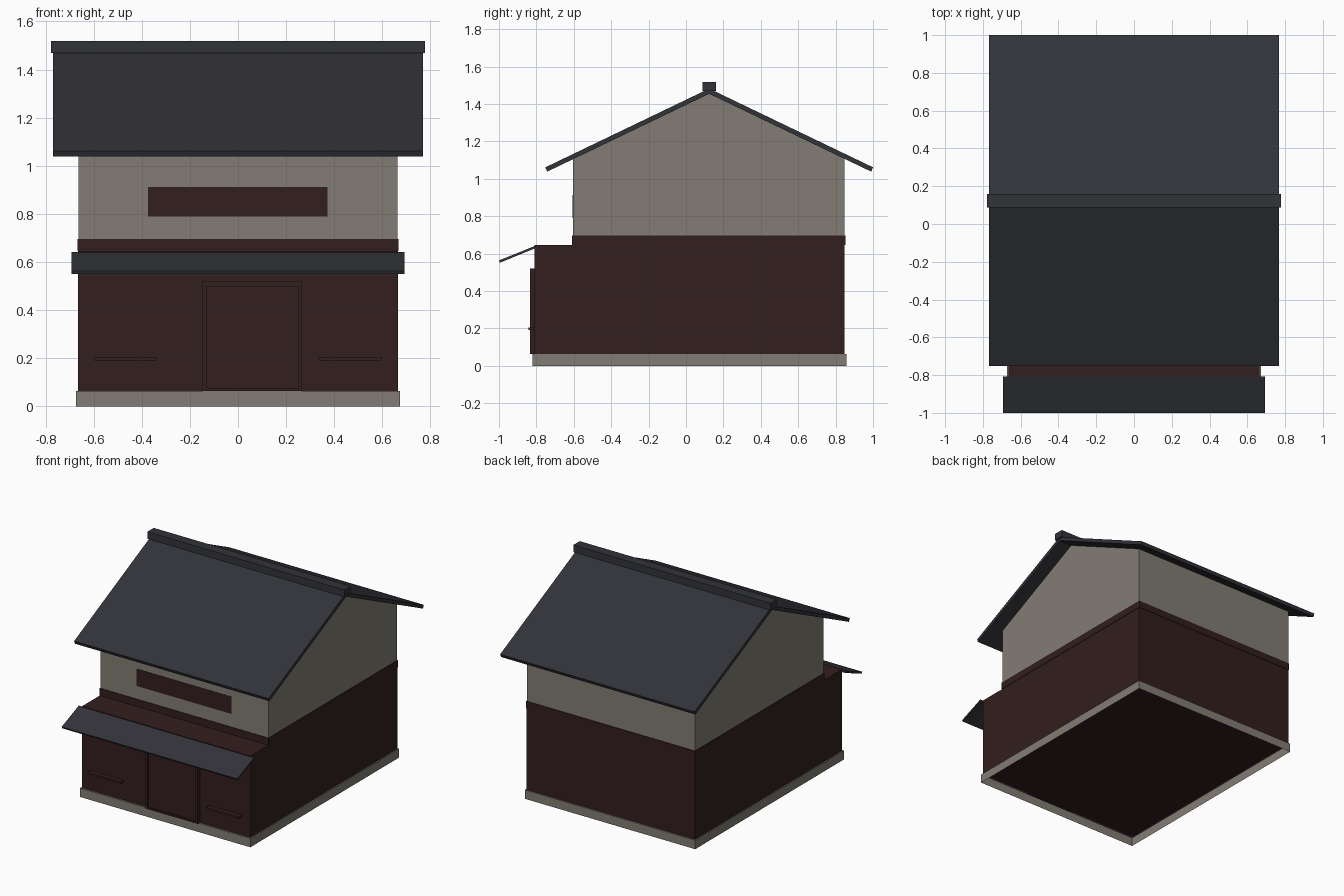
import bpy, bmesh

if "Cube" in bpy.data.objects:
    bpy.data.objects.remove(bpy.data.objects["Cube"])


def material(name, rgb):
    lin = [((c / 255 + 0.055) / 1.055) ** 2.4 for c in rgb]
    m = bpy.data.materials.new(name)
    m.diffuse_color = (*lin, 1)
    m.use_nodes = True
    m.node_tree.nodes["Principled BSDF"].inputs["Base Color"].default_value = m.diffuse_color
    return m


PLASTER = material("warm_grey_plaster", (130, 124, 115))
WOOD = material("dark_brown_wood", (51, 30, 30))
ROOF = material("slate_roof", (50, 51, 57))


def prism(name, profile, half_width, mat, open_bottom=False):
    """Extrude a closed (y, z) profile along x, centred on x = 0."""
    bm = bmesh.new()
    face = bm.faces.new([bm.verts.new((-half_width, y, z)) for y, z in profile])
    ext = bmesh.ops.extrude_face_region(bm, geom=[face])
    verts = [g for g in ext["geom"] if isinstance(g, bmesh.types.BMVert)]
    bmesh.ops.translate(bm, verts=verts, vec=(2 * half_width, 0, 0))
    bmesh.ops.recalc_face_normals(bm, faces=bm.faces[:])
    if open_bottom:
        bm.normal_update()
        bmesh.ops.delete(bm, geom=[f for f in bm.faces if f.normal.z < -0.9],
                         context="FACES_ONLY")
    me = bpy.data.meshes.new(name)
    bm.to_mesh(me)
    bm.free()
    me.materials.append(mat)
    ob = bpy.data.objects.new(name, me)
    bpy.context.collection.objects.link(ob)
    return ob


def box(name, x, y, z, mat, open_bottom=False):
    """Box from (min, max) ranges."""
    ob = prism(name, [(y[0], z[0]), (y[1], z[0]), (y[1], z[1]), (y[0], z[1])],
               (x[1] - x[0]) / 2, mat, open_bottom)
    ob.location.x = (x[0] + x[1]) / 2
    return ob


# Hollow plinth, open below, with the ground storey standing on it
box("plinth", (-0.673, 0.673), (-0.822, 0.857), (0, 0.063), PLASTER, True)
box("ground_storey", (-0.665, 0.665), (-0.81, 0.848), (0.061, 0.645), WOOD)
box("floor_band", (-0.668, 0.668), (-0.609, 0.852), (0.645, 0.696), WOOD)

# Upper storey with gable ends
RIDGE = 0.124
prism("upper_storey", [(-0.605, 0.65), (0.847, 0.65), (0.847, 1.115),
                       (RIDGE, 1.465), (-0.605, 1.115)], 0.664, PLASTER)
box("upper_window", (-0.375, 0.372), (-0.607, -0.6), (0.79, 0.912), WOOD)

# Main roof and ridge cap
prism("roof", [(RIDGE - 0.876, 1.061), (RIDGE, 1.482), (RIDGE + 0.876, 1.061),
               (RIDGE + 0.866, 1.038), (RIDGE, 1.454), (RIDGE - 0.866, 1.038)],
      0.768, ROOF)
box("ridge_cap", (-0.778, 0.778), (RIDGE - 0.036, RIDGE + 0.036), (1.468, 1.518), ROOF)

# Front awning
prism("awning", [(-0.807, 0.641), (-0.807, 0.628), (-0.995, 0.551), (-1.0, 0.563)],
      0.693, ROOF)

# Door: frame of four bars around a recessed panel
FRAME_Y = (-0.835, -0.805)
box("door_frame_left", (-0.147, -0.13), FRAME_Y, (0.063, 0.52), WOOD)
box("door_frame_right", (0.249, 0.266), FRAME_Y, (0.063, 0.52), WOOD)
box("door_frame_top", (-0.13, 0.249), FRAME_Y, (0.498, 0.52), WOOD)
box("door_frame_sill", (-0.13, 0.249), FRAME_Y, (0.063, 0.075), WOOD)
box("door_panel", (-0.13, 0.249), (-0.824, -0.805), (0.075, 0.498), WOOD)

# Rails on either side of the door
for side, x in (("left", (-0.598, -0.338)), ("right", (0.338, 0.598))):
    box("rail_" + side, x, (-0.842, -0.805), (0.19, 0.205), WOOD)
